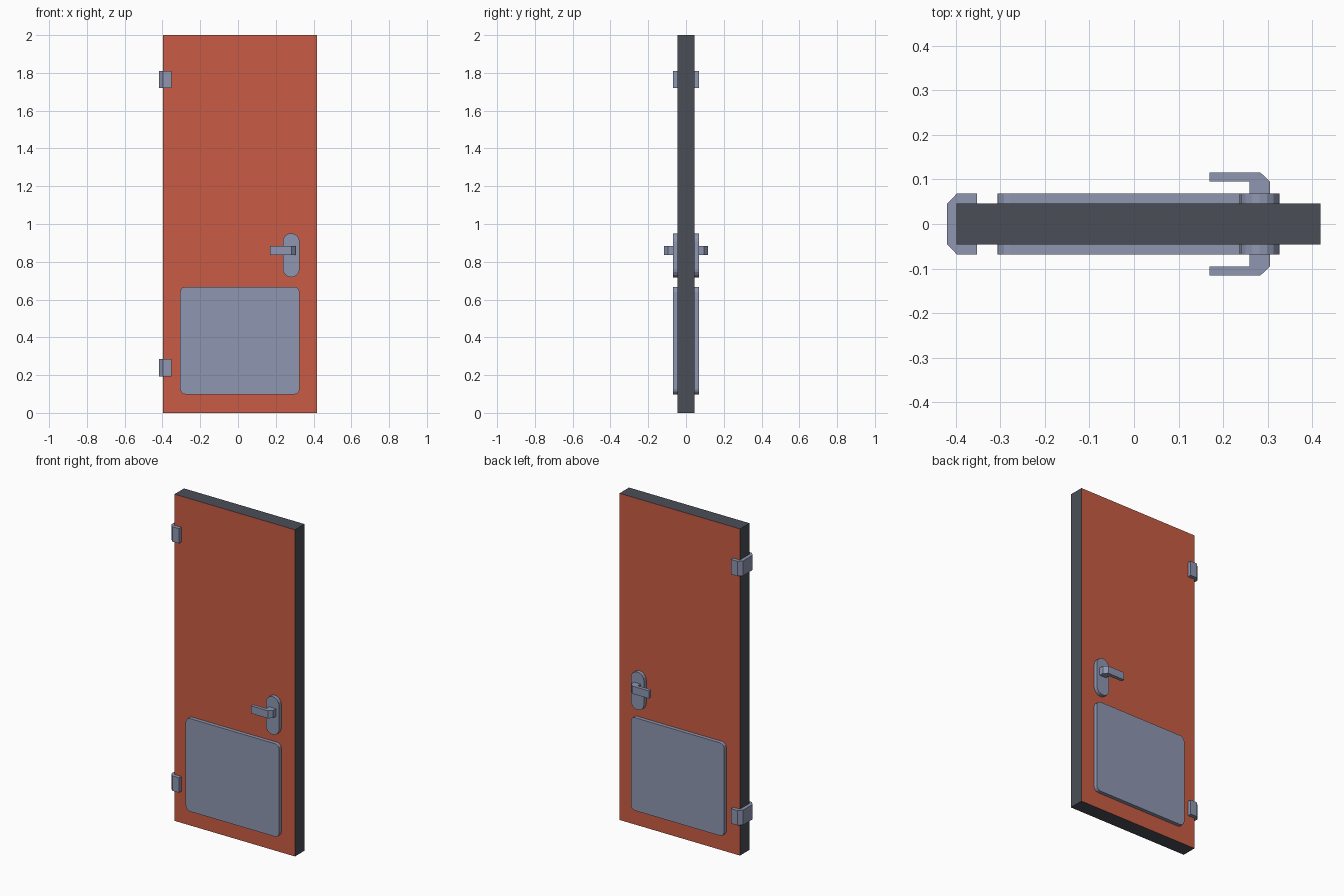
import bpy, bmesh, math
from mathutils import Vector

if "Cube" in bpy.data.objects:
    bpy.data.objects.remove(bpy.data.objects["Cube"])


def material(name, rgb):
    m = bpy.data.materials.new(name)
    m.diffuse_color = (*rgb, 1)
    m.use_nodes = True
    m.node_tree.nodes["Principled BSDF"].inputs["Base Color"].default_value = m.diffuse_color
    return m


RED = material("red_paint", (0.584, 0.107, 0.058))
STEEL = material("blue_grey_metal", (0.275, 0.309, 0.440))
DARK = material("dark_edge", (0.069, 0.076, 0.095))
HALF = 0.046   # half the door thickness
PLATE = 0.0685  # outer face of plates and hinges


def prism(name, points, offset, mats):
    """Extrude a flat outline of 3D points along an offset."""
    bm = bmesh.new()
    face = bm.faces.new([bm.verts.new(p) for p in points])
    ext = bmesh.ops.extrude_face_region(bm, geom=[face], use_keep_orig=True)
    verts = [g for g in ext["geom"] if isinstance(g, bmesh.types.BMVert)]
    bmesh.ops.translate(bm, verts=verts, vec=Vector(offset))
    bmesh.ops.recalc_face_normals(bm, faces=bm.faces)
    me = bpy.data.meshes.new(name)
    bm.to_mesh(me)
    bm.free()
    for m in mats:
        me.materials.append(m)
    ob = bpy.data.objects.new(name, me)
    bpy.context.collection.objects.link(ob)
    return ob


def rounded_rect(x0, x1, z0, z1, r, seg):
    pts = []
    for i, (cx, cz) in enumerate([(x1 - r, z1 - r), (x0 + r, z1 - r),
                                  (x0 + r, z0 + r), (x1 - r, z0 + r)]):
        for k in range(seg + 1):
            a = math.pi / 2 * (i + k / seg)
            p = (cx + r * math.cos(a), cz + r * math.sin(a))
            if not pts or math.dist(p, pts[-1]) > 1e-4:
                pts.append(p)
    return pts


# Door leaf: red on both faces, dark around the edges
door = prism("door_leaf", [(x, -HALF, z) for x, z in
             [(-0.398, 0), (0.418, 0), (0.418, 2), (-0.398, 2)]],
             (0, 2 * HALF, 0), [RED, DARK])
for f in door.data.polygons:
    f.material_index = 0 if abs(f.normal.y) > 0.5 else 1

# Kick panel, lock plate and lever on each side
lever = [(0.259, 0.066), (0.259, 0.095), (0.169, 0.095), (0.169, 0.116),
         (0.283, 0.116), (0.305, 0.095), (0.305, 0.066)]
for side, s in (("front", -1), ("back", 1)):
    y, depth = s * (HALF - 0.002), (0, s * (PLATE - HALF + 0.002), 0)
    prism(side + "_kick_panel", [(x, y, z) for x, z in
          rounded_rect(-0.306, 0.326, 0.098, 0.667, 0.028, 3)], depth, [STEEL])
    prism(side + "_lock_plate", [(x, y, z) for x, z in
          rounded_rect(0.237, 0.326, 0.718, 0.951, 0.0444, 4)], depth, [STEEL])
    prism(side + "_lever", [(x, s * v, 0.836) for x, v in lever],
          (0, 0, 0.047), [STEEL])

# Hinges: brackets wrapped around the door's left edge
half_hinge = [(-0.419, HALF), (-0.397, PLATE), (-0.352, PLATE),
              (-0.352, HALF), (-0.398, HALF)]
outline = half_hinge + [(x, -y) for x, y in reversed(half_hinge)]
for name, z in (("lower_hinge", 0.193), ("upper_hinge", 1.719)):
    prism(name, [(x, y, z) for x, y in outline], (0, 0, 0.091), [STEEL])
